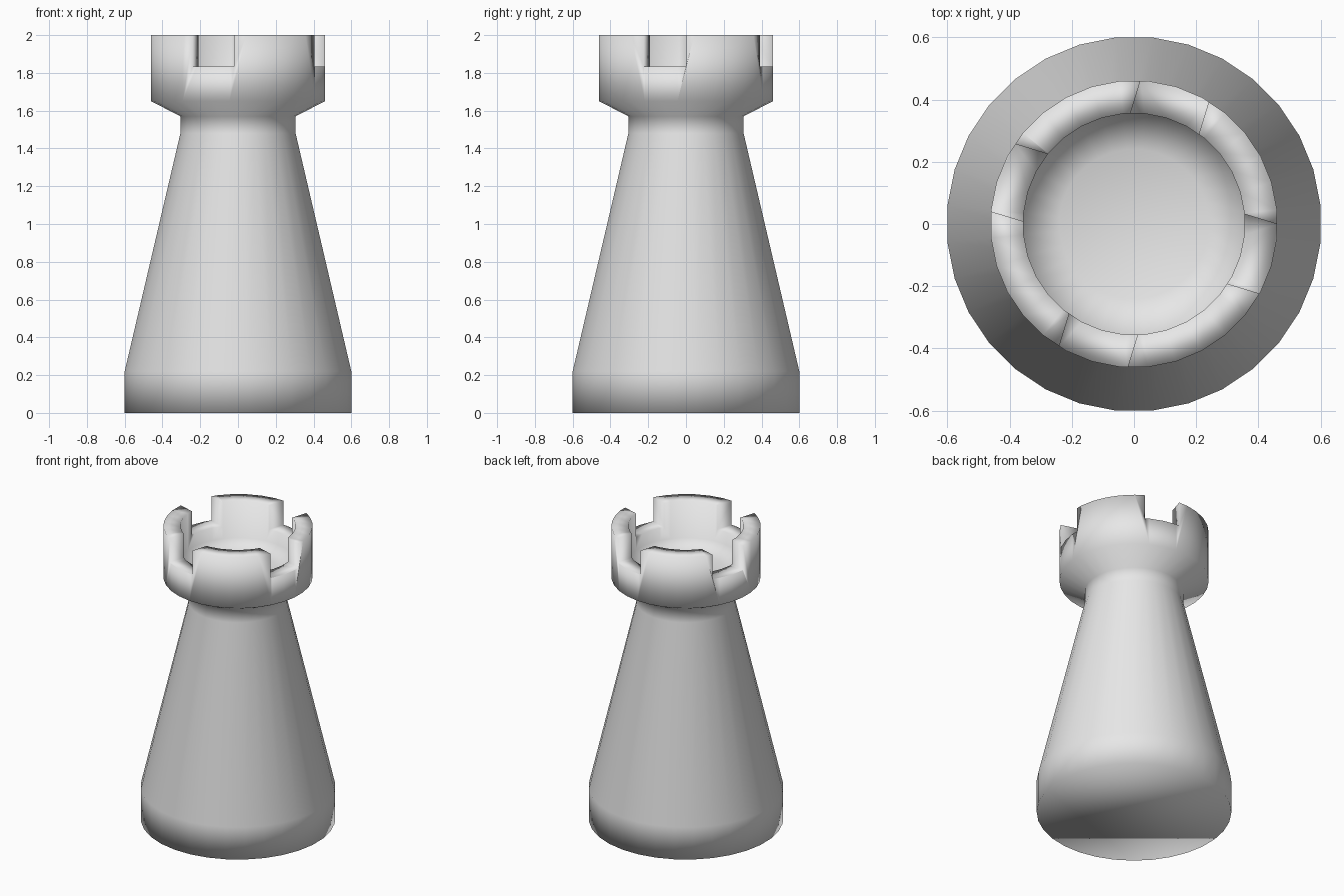
import bpy, bmesh, math
from mathutils import Matrix

if "Cube" in bpy.data.objects:
    bpy.data.objects.remove(bpy.data.objects["Cube"])

SIDES = 32
FLAT = 1 / math.cos(math.pi / SIDES)   # radii are measured to the flats

mat = bpy.data.materials.new("light grey")
mat.diffuse_color = (0.8, 0.8, 0.8, 1)
mat.use_nodes = True
mat.node_tree.nodes["Principled BSDF"].inputs["Base Color"].default_value = mat.diffuse_color


def make_object(name, bm):
    mesh = bpy.data.meshes.new(name)
    bmesh.ops.recalc_face_normals(bm, faces=bm.faces)
    bm.to_mesh(mesh)
    bm.free()
    ob = bpy.data.objects.new(name, mesh)
    bpy.context.collection.objects.link(ob)
    return ob


def lathe(name, profile):
    bm = bmesh.new()
    rings = []
    for r, z in profile:
        ring = []
        for i in range(SIDES):
            a = 2 * math.pi * (i + 0.5) / SIDES
            ring.append(bm.verts.new((r * FLAT * math.cos(a), r * FLAT * math.sin(a), z)))
        rings.append(ring)
    for lo, hi in zip(rings, rings[1:]):
        for i in range(SIDES):
            j = (i + 1) % SIDES
            bm.faces.new((lo[i], lo[j], hi[j], hi[i]))
    bm.faces.new(rings[0][::-1])
    bm.faces.new(rings[-1])
    return make_object(name, bm)


def box(name, size, loc, turn):
    bm = bmesh.new()
    bmesh.ops.create_cube(bm, size=1, matrix=Matrix.Translation(loc)
                          @ Matrix.Rotation(turn, 4, 'Z') @ Matrix.Diagonal((*size, 1)))
    ob = make_object(name, bm)
    ob.hide_render = True
    return ob


# Tower: base, tapered body, neck, flared head and sunken top
tower = lathe("castle_tower", [
    (0.60, 0.0), (0.60, 0.22), (0.305, 1.48), (0.305, 1.57),
    (0.46, 1.65), (0.46, 2.0), (0.355, 2.0), (0.355, 1.75), (0.24, 1.70)])
tower.data.materials.append(mat)

# Two crossed slots cut the battlements
turn = math.radians(-17)
cutters = [box("slot_cutter_a", (0.23, 2, 0.5), (0, 0, 2.085), turn),
           box("slot_cutter_b", (2, 0.23, 0.5), (0, 0.02, 2.085), turn)]
bpy.context.view_layer.objects.active = tower
for c in cutters:
    mod = tower.modifiers.new("slot", 'BOOLEAN')
    mod.operation = 'DIFFERENCE'
    mod.solver = 'EXACT'
    mod.object = c
    bpy.ops.object.modifier_apply(modifier=mod.name)
for c in cutters:
    bpy.data.objects.remove(c)

# Smooth shading throughout
for p in tower.data.polygons:
    p.use_smooth = True
    p.material_index = 0
